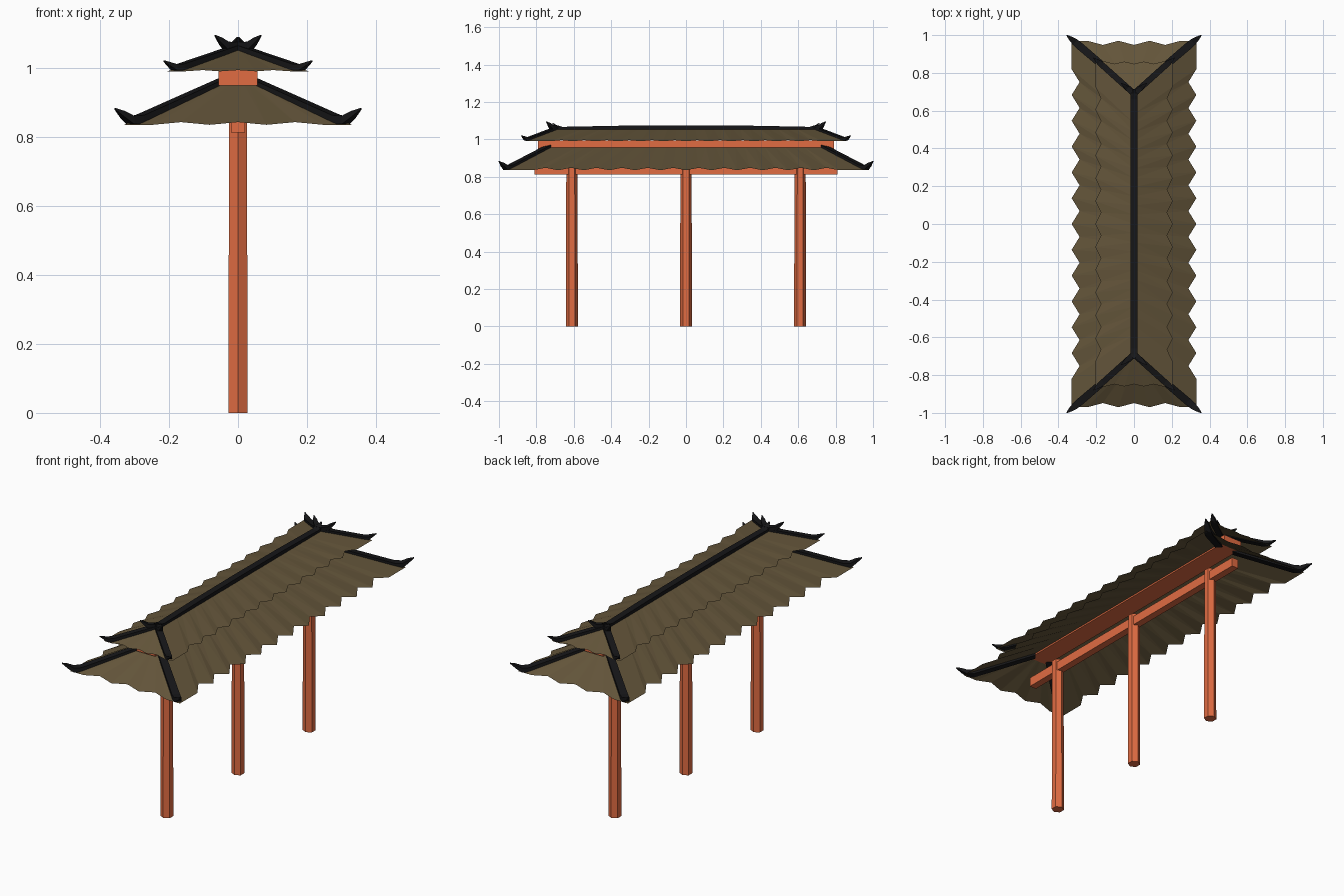
import bpy, bmesh, math
from mathutils import Vector

if "Cube" in bpy.data.objects:
    bpy.data.objects.remove(bpy.data.objects["Cube"])


def material(name, rgb):
    m = bpy.data.materials.new(name)
    m.diffuse_color = (*rgb, 1)
    m.use_nodes = True
    m.node_tree.nodes["Principled BSDF"].inputs["Base Color"].default_value = m.diffuse_color
    return m


RED = material("red_paint", (0.75, 0.15, 0.055))
BROWN = material("brown_tiles", (0.125, 0.09, 0.042))
BLACK = material("black_trim", (0.008, 0.008, 0.009))


def finish(bm, name, mat):
    bmesh.ops.remove_doubles(bm, verts=bm.verts, dist=0.0001)
    bmesh.ops.recalc_face_normals(bm, faces=bm.faces)
    me = bpy.data.meshes.new(name)
    bm.to_mesh(me)
    bm.free()
    me.materials.append(mat)
    ob = bpy.data.objects.new(name, me)
    bpy.context.collection.objects.link(ob)
    return ob


def box(name, size, loc, mat):
    bm = bmesh.new()
    bmesh.ops.create_cube(bm, size=1)
    for v in bm.verts:
        v.co = Vector([c * s + l for c, s, l in zip(v.co, size, loc)])
    return finish(bm, name, mat)


def bar(name, path, mat):
    """Sweep a rectangle along a path of (point, width, height)."""
    bm = bmesh.new()
    flat = Vector(path[-1][0]) - Vector(path[0][0])
    side = Vector((-flat.y, flat.x, 0)).normalized()
    rings = []
    for p, w, h in path:
        up = Vector((0, 0, h / 2))
        rings.append([bm.verts.new(Vector(p) + side * w / 2 * a + up * b)
                      for a, b in ((-1, -1), (1, -1), (1, 1), (-1, 1))])
    for r, s in zip(rings, rings[1:]):
        for i in range(4):
            j = (i + 1) % 4
            bm.faces.new((r[i], r[j], s[j], s[i]))
    bm.faces.new(rings[0])
    bm.faces.new(rings[-1])
    return finish(bm, name, mat)


def pleats(inset, n):
    """Fractions -1..1 along one eave, with a flag for inner folds."""
    return ([(-1, 0)] + [(-inset + 2 * inset * i / n, i % 2) for i in range(n + 1)])


def pleated_roof(name, eave, top, z0, z1, amp, lift, counts):
    """Hipped sheet with a zigzag eave."""
    ex, ey = eave
    tx, ty = top
    a, b, lo, hi = amp[0], amp[1], [], []
    side, end = pleats(0.845, counts[0]), pleats(0.75, counts[1])
    for s in (1, -1):
        for t, f in side:
            lo.append((s * (ex - a * f), s * t * ey, z0 + lift * f))
            hi.append((s * tx, s * t * ty, z1))
        for t, f in end:
            lo.append((-s * t * ex, s * (ey - b * f), z0 + lift * f * 0.6))
            hi.append((-s * t * tx, s * ty, z1))
    bm = bmesh.new()
    n = len(lo)
    for i in range(n):
        j = (i + 1) % n
        pts = [lo[i], lo[j], hi[j], hi[i]]
        if hi[i] == hi[j] or (Vector(hi[i]) - Vector(hi[j])).length < 1e-5:
            pts.pop()
        # split into triangles so every fold stays crisp
        vs = [bm.verts.new(p) for p in pts]
        for k in range(1, len(vs) - 1):
            bm.faces.new((vs[0], vs[k], vs[k + 1]))
    return finish(bm, name, BROWN)


# Posts and long beam
for label, y in (("front", -0.61), ("middle", 0), ("back", 0.61)):
    bm = bmesh.new()
    bmesh.ops.create_cone(bm, cap_ends=True, segments=6, radius1=0.032,
                          radius2=0.030, depth=0.88)
    bmesh.ops.translate(bm, verts=bm.verts, vec=(0, y, 0.44))
    finish(bm, label + "_post", RED)
box("long_beam", (0.04, 1.62, 0.05), (0, 0, 0.838), RED)

# Lower and upper roofs with the red band between them
pleated_roof("lower_roof", (0.33, 0.97), (0.05, 0.745), 0.835, 0.96,
             (0.042, 0.022), 0.013, (24, 6))
pleated_roof("upper_roof", (0.205, 0.86), (0, 0.69), 0.99, 1.06,
             (0.03, 0.012), 0.006, (24, 6))
box("red_band", (0.112, 1.58, 0.045), (0, 0, 0.971), RED)

# Ridge cap, slightly arched, with raised ends
for sy, label in ((-1, "front"), (1, "back")):
    bar(label + "_ridge", [((0, 0, 1.063), 0.035, 0.024),
                           ((0, sy * 0.35, 1.061), 0.035, 0.024),
                           ((0, sy * 0.66, 1.055), 0.035, 0.024),
                           ((0, sy * 0.69, 1.062), 0.035, 0.026),
                           ((0, sy * 0.715, 1.088), 0.006, 0.004)], BLACK)

# Hip bars with upturned tips, and ridge horns, at all four corners
for sx in (-1, 1):
    for sy in (-1, 1):
        label = f"{'back' if sy > 0 else 'front'}_{'right' if sx > 0 else 'left'}"

        def run(part, pts):
            bar(f"{label}_{part}", [((sx * x, sy * y, z), w, h)
                                    for x, y, z, w, h in pts], BLACK)

        run("lower_hip", [(0.045, 0.735, 0.958, 0.036, 0.024),
                          (0.285, 0.940, 0.850, 0.040, 0.026),
                          (0.312, 0.963, 0.849, 0.036, 0.024),
                          (0.335, 0.982, 0.866, 0.024, 0.018),
                          (0.357, 1.000, 0.882, 0.004, 0.004)])
        run("upper_hip", [(0.0, 0.690, 1.058, 0.032, 0.020),
                          (0.165, 0.838, 1.002, 0.032, 0.020),
                          (0.185, 0.855, 1.002, 0.028, 0.018),
                          (0.215, 0.880, 1.020, 0.004, 0.004)])
        run("ridge_horn", [(0.0, 0.690, 1.064, 0.030, 0.020),
                           (0.035, 0.718, 1.064, 0.026, 0.024),
                           (0.050, 0.731, 1.078, 0.018, 0.018),
                           (0.067, 0.746, 1.094, 0.004, 0.004)])
